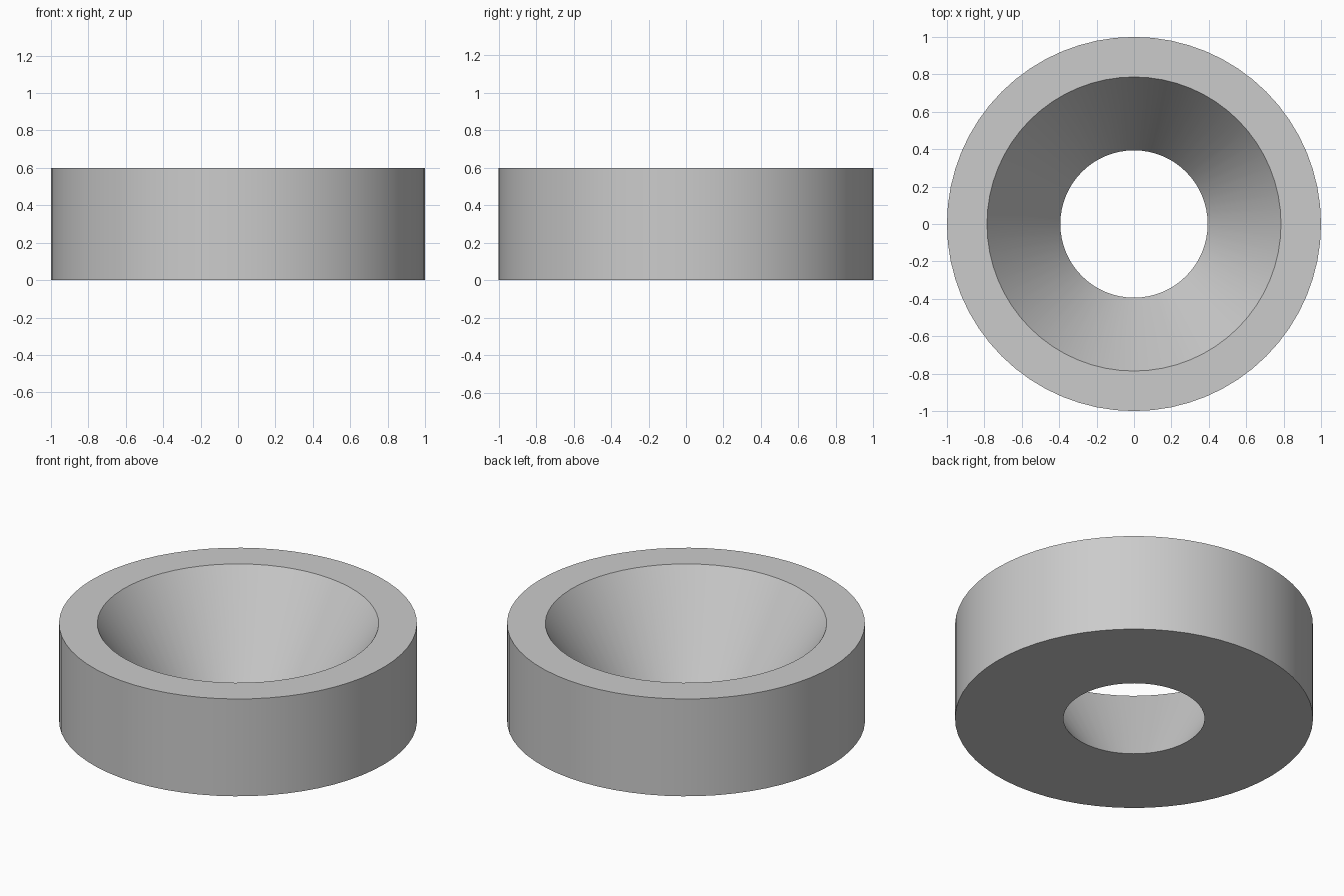
import bpy, bmesh
from math import radians
from mathutils import Matrix, Vector

cube = bpy.data.objects.get("Cube")
if cube:
    bpy.data.objects.remove(cube, do_unlink=True)

SEGMENTS = 64
HEIGHT = 0.6
OUTER, RIM, HOLE = 1.0, 0.786, 0.394

# Plain grey finish
grey = bpy.data.materials.new("light_grey")
grey.use_nodes = True
colour = (0.6, 0.6, 0.6, 1)
grey.diffuse_color = colour
grey.node_tree.nodes["Principled BSDF"].inputs["Base Color"].default_value = colour

# Closed cross-section: straight outer wall, flat rim, conical bore
profile = [(OUTER, 0), (OUTER, HEIGHT), (RIM, HEIGHT), (HOLE, 0)]

bm = bmesh.new()
verts = [bm.verts.new((r, 0, z)) for r, z in profile]
edges = [bm.edges.new((verts[i - 1], verts[i])) for i in range(len(verts))]
bmesh.ops.spin(bm, geom=verts + edges, cent=(0, 0, 0), axis=(0, 0, 1),
               angle=radians(360), steps=SEGMENTS, use_merge=True)
bmesh.ops.remove_doubles(bm, verts=bm.verts, dist=0.0001)
bmesh.ops.recalc_face_normals(bm, faces=bm.faces)

mesh = bpy.data.meshes.new("conical_ring")
bm.to_mesh(mesh)
bm.free()
mesh.materials.append(grey)
ring = bpy.data.objects.new("conical_ring", mesh)
bpy.context.collection.objects.link(ring)

# Smooth walls with crisp rims
bpy.ops.object.select_all(action="DESELECT")
ring.select_set(True)
bpy.context.view_layer.objects.active = ring
bpy.ops.object.shade_smooth_by_angle(angle=radians(30))
